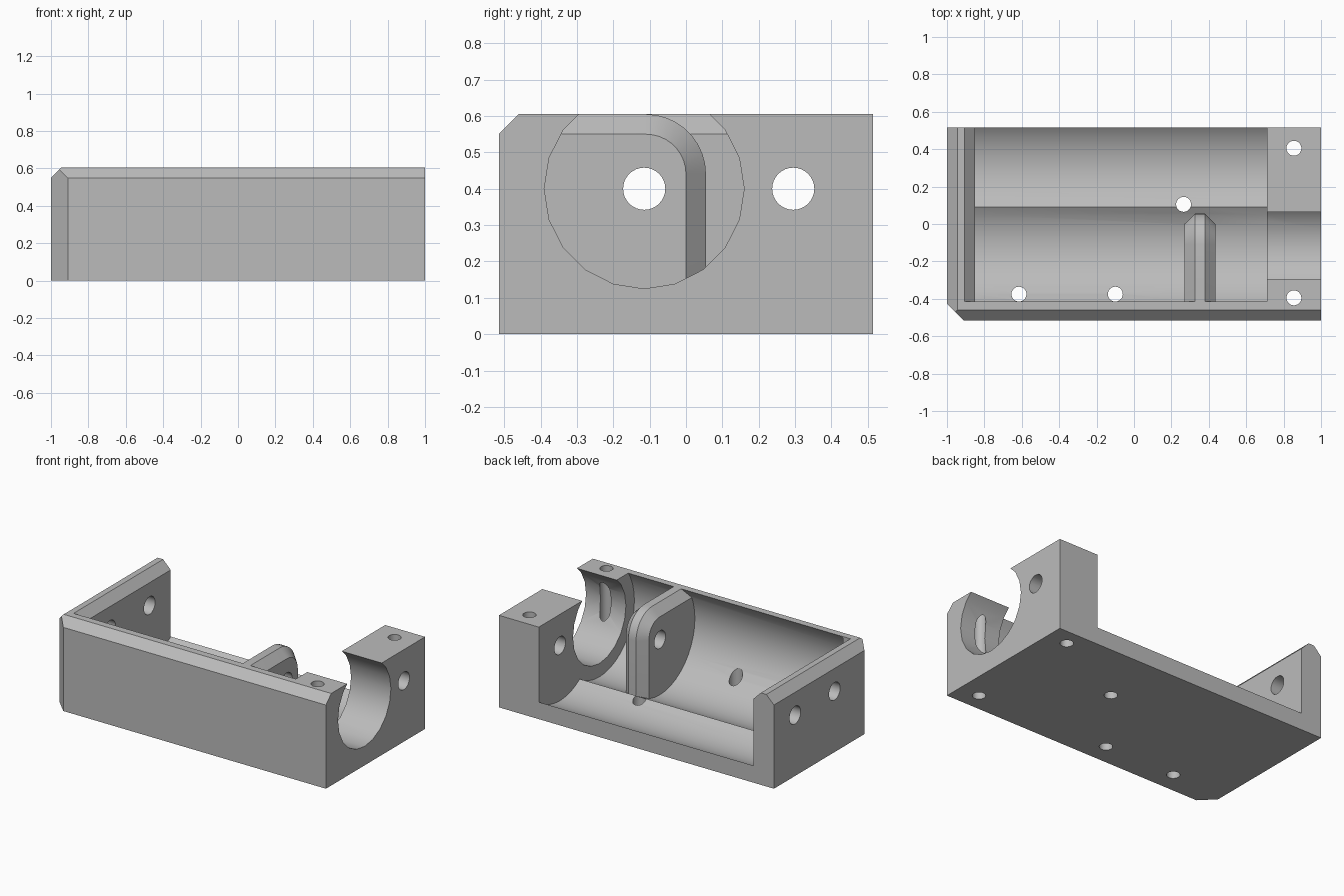
import bpy, bmesh, math
from mathutils import Matrix, Vector

if "Cube" in bpy.data.objects:
    bpy.data.objects.remove(bpy.data.objects["Cube"], do_unlink=True)

# Single grey plastic
COLOUR = (0.5, 0.5, 0.5, 1)
grey = bpy.data.materials.new("grey plastic")
grey.use_nodes = True
grey.diffuse_color = COLOUR
grey.node_tree.nodes["Principled BSDF"].inputs["Base Color"].default_value = COLOUR

TOP, BACK, CHAMFER = 0.605, 0.515, 0.055
BORE_Y, AXIS_Z, CELL_Y = -0.115, 0.4, 0.295
INNER_LEFT, INNER_RIGHT = -0.85, 0.71


def make_object(name, bm):
    bmesh.ops.recalc_face_normals(bm, faces=bm.faces)
    mesh = bpy.data.meshes.new(name)
    bm.to_mesh(mesh)
    bm.free()
    mesh.materials.append(grey)
    obj = bpy.data.objects.new(name, mesh)
    bpy.context.collection.objects.link(obj)
    return obj


def loft(name, rings):
    """Closed solid through rings with equal point counts."""
    bm = bmesh.new()
    loops = [[bm.verts.new(p) for p in ring] for ring in rings]
    for a, b in zip(loops, loops[1:]):
        for i in range(len(a)):
            j = (i + 1) % len(a)
            bm.faces.new((a[i], a[j], b[j], b[i]))
    bm.faces.new(loops[0])
    bm.faces.new(loops[-1])
    return make_object(name, bm)


def cylinder(name, axis, centre, radius, length, sides):
    bm = bmesh.new()
    turn = Matrix.Rotation(math.pi / 2, 4, "Y") if axis == "x" else Matrix()
    bmesh.ops.create_cone(bm, cap_ends=True, segments=sides, radius1=radius,
                          radius2=radius, depth=length,
                          matrix=Matrix.Translation(centre) @ turn)
    return make_object(name, bm)


def combine(target, tool, operation="DIFFERENCE"):
    mod = target.modifiers.new(tool.name, "BOOLEAN")
    mod.operation, mod.solver, mod.object = operation, "EXACT", tool
    bpy.context.view_layer.objects.active = target
    bpy.ops.object.modifier_apply(modifier=mod.name)
    bpy.data.objects.remove(tool, do_unlink=True)


# Outer block with chamfered front, left and corner edges
bm = bmesh.new()
bmesh.ops.create_cube(bm, size=1, matrix=Matrix.Translation((0, 0, TOP / 2))
                      @ Matrix.Diagonal((2, 2 * BACK, TOP, 1)))
chamfers = [((0, -BACK, TOP - CHAMFER), (0, -1, 1)),
            ((-1, 0, TOP - CHAMFER), (-1, 0, 1)),
            ((-0.91, -BACK, 0), (-1, -1, 0))]
for point, normal in chamfers:
    cut = bmesh.ops.bisect_plane(bm, geom=bm.verts[:] + bm.edges[:] + bm.faces[:],
                                 plane_co=point, plane_no=Vector(normal).normalized(),
                                 clear_outer=True)
    edges = [e for e in cut["geom_cut"] if isinstance(e, bmesh.types.BMEdge)]
    bmesh.ops.edgeloop_fill(bm, edges=edges)
holder = make_object("holder_body", bm)

# Two side-by-side round troughs
middle, span = (INNER_LEFT + INNER_RIGHT) / 2, INNER_RIGHT - INNER_LEFT
for y in (BORE_Y, CELL_Y):
    combine(holder, cylinder("trough_cutter", "x", (middle, y, AXIS_Z), 0.363, span, 40))

# Sloped inner lip of the left end wall
lip = [(INNER_LEFT - 0.065, TOP + 0.01), (INNER_LEFT, TOP - CHAMFER),
       (INNER_LEFT + 0.02, TOP - CHAMFER), (INNER_LEFT + 0.02, TOP + 0.01)]
combine(holder, loft("lip_cutter", [[(x, y, z) for x, z in lip] for y in (-0.415, 0.6)]))


# Chamfered support rib with a rounded back corner
def rib_ring(x, radius):
    arc = [math.radians(a) for a in range(90, -1, -10)]
    cy, cz = -0.11, 0.44
    pts = [(-0.5, 0.02), (-0.5, 0.54), (-0.45, cz + radius)]
    pts += [(cy + radius * math.cos(a), cz + radius * math.sin(a)) for a in arc]
    pts.append((cy + radius, 0.02))
    return [(x, y, z) for y, z in pts]


rib = loft("support_rib", [rib_ring(0.27, 0.11), rib_ring(0.325, 0.165),
                           rib_ring(0.38, 0.165), rib_ring(0.435, 0.11)])
combine(holder, rib, "UNION")

# Wide bore in the right end block
combine(holder, cylinder("bore_cutter", "x", (0.87, BORE_Y, AXIS_Z), 0.275, 0.4, 20))

# Lengthwise holes through rib and end walls
for y in (BORE_Y, CELL_Y):
    combine(holder, cylinder("long_hole", "x", (0, y, AXIS_Z), 0.058, 2.4, 32))

# Vertical screw holes
for x, y in [(-0.615, -0.375), (-0.1, -0.375), (0.265, 0.105),
             (0.855, 0.405), (0.855, -0.395)]:
    combine(holder, cylinder("screw_hole", "z", (x, y, 0.3), 0.04, 1, 24))

# Smooth curved walls, crisp edges
bpy.ops.object.select_all(action="DESELECT")
holder.select_set(True)
bpy.context.view_layer.objects.active = holder
bpy.ops.object.shade_smooth_by_angle(angle=math.radians(30))
